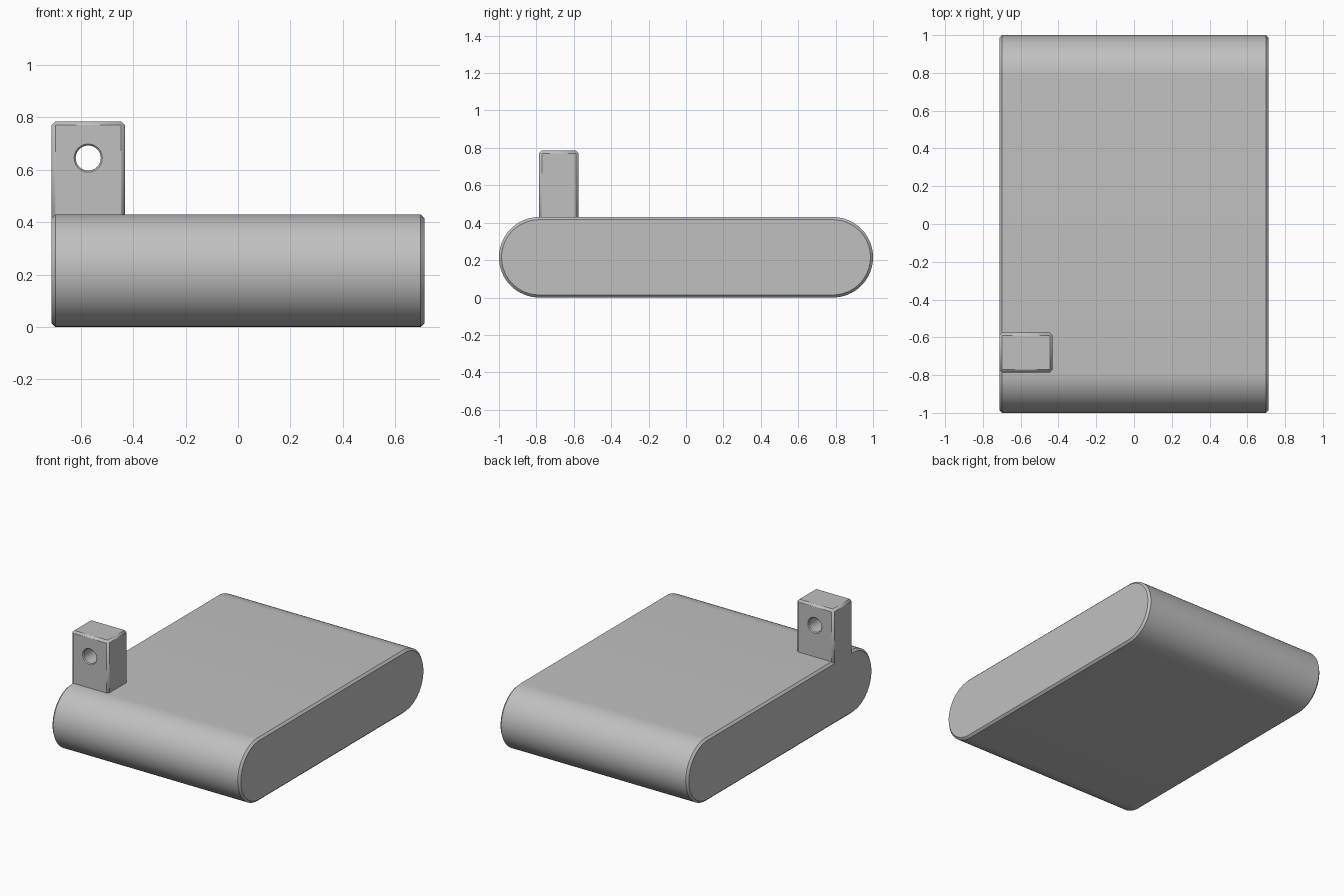
import bpy, bmesh
from math import sin, cos, pi, radians

old = bpy.data.objects.get("Cube")
if old:
    bpy.data.objects.remove(old, do_unlink=True)

grey = bpy.data.materials.new("plain grey")
grey.use_nodes = True
colour = (0.53, 0.53, 0.53, 1)
grey.diffuse_color = colour
grey.node_tree.nodes["Principled BSDF"].inputs["Base Color"].default_value = colour

HALF_X, RADIUS, HALF_Y, CHAMFER = 0.712, 0.215, 1.0, 0.014


def new_object(name, bm):
    bmesh.ops.recalc_face_normals(bm, faces=bm.faces)
    mesh = bpy.data.meshes.new(name)
    bm.to_mesh(mesh)
    bm.free()
    obj = bpy.data.objects.new(name, mesh)
    bpy.context.collection.objects.link(obj)
    mesh.materials.append(grey)
    return obj


def prism(name, points, direction):
    """Extrude a closed profile into a solid."""
    bm = bmesh.new()
    face = bm.faces.new([bm.verts.new(p) for p in points])
    result = bmesh.ops.extrude_face_region(bm, geom=[face], use_keep_orig=True)
    verts = [v for v in result["geom"] if isinstance(v, bmesh.types.BMVert)]
    bmesh.ops.translate(bm, verts=verts, vec=direction)
    return new_object(name, bm)


def chamfer(obj):
    mod = obj.modifiers.new("chamfer", "BEVEL")
    mod.width, mod.segments = CHAMFER, 1
    mod.limit_method, mod.angle_limit = "ANGLE", radians(50)


def smooth(obj):
    bpy.ops.object.select_all(action="DESELECT")
    obj.select_set(True)
    bpy.context.view_layer.objects.active = obj
    bpy.ops.object.shade_smooth_by_angle(angle=radians(25))


# Slab with rounded front and back ends
steps = 32
profile = []
for side in (1, -1):
    for i in range(steps + 1):
        a = pi * i / steps
        profile.append((-HALF_X, side * (HALF_Y - RADIUS + RADIUS * sin(a)),
                        RADIUS + side * RADIUS * cos(a)))
body = prism("body", profile, (2 * HALF_X, 0, 0))
chamfer(body)
smooth(body)

# Upright lug on the front corner, its foot sunk into the slab
x0, x1, y0, y1, z0, z1 = -HALF_X, -0.432, -0.785, -0.575, 0.3, 0.785
lug = prism("lug", [(x0, y0, z0), (x1, y0, z0), (x1, y0, z1), (x0, y0, z1)],
            (0, y1 - y0, 0))
chamfer(lug)

# Hole through the lug, flared at both mouths
rim, bore, lip = 0.054, 0.048, 0.006
stations = [(y0 - lip, rim + lip), (y0 + lip, bore), (y1 - lip, bore), (y1 + lip, rim + lip)]
sides = 24
bm = bmesh.new()
rings = []
for y, r in stations:
    rings.append([bm.verts.new((-0.572 + r * cos(2 * pi * i / sides), y,
                                0.645 + r * sin(2 * pi * i / sides)))
                  for i in range(sides)])
for a, b in zip(rings, rings[1:]):
    for i in range(sides):
        j = (i + 1) % sides
        bm.faces.new((a[i], a[j], b[j], b[i]))
bm.faces.new(rings[0])
bm.faces.new(rings[-1])
cutter = new_object("hole_cutter", bm)
cutter.hide_render = True
cutter.hide_viewport = True
cutter.display_type = "WIRE"

cut = lug.modifiers.new("hole", "BOOLEAN")
cut.operation, cut.solver, cut.object = "DIFFERENCE", "EXACT", cutter
smooth(lug)
